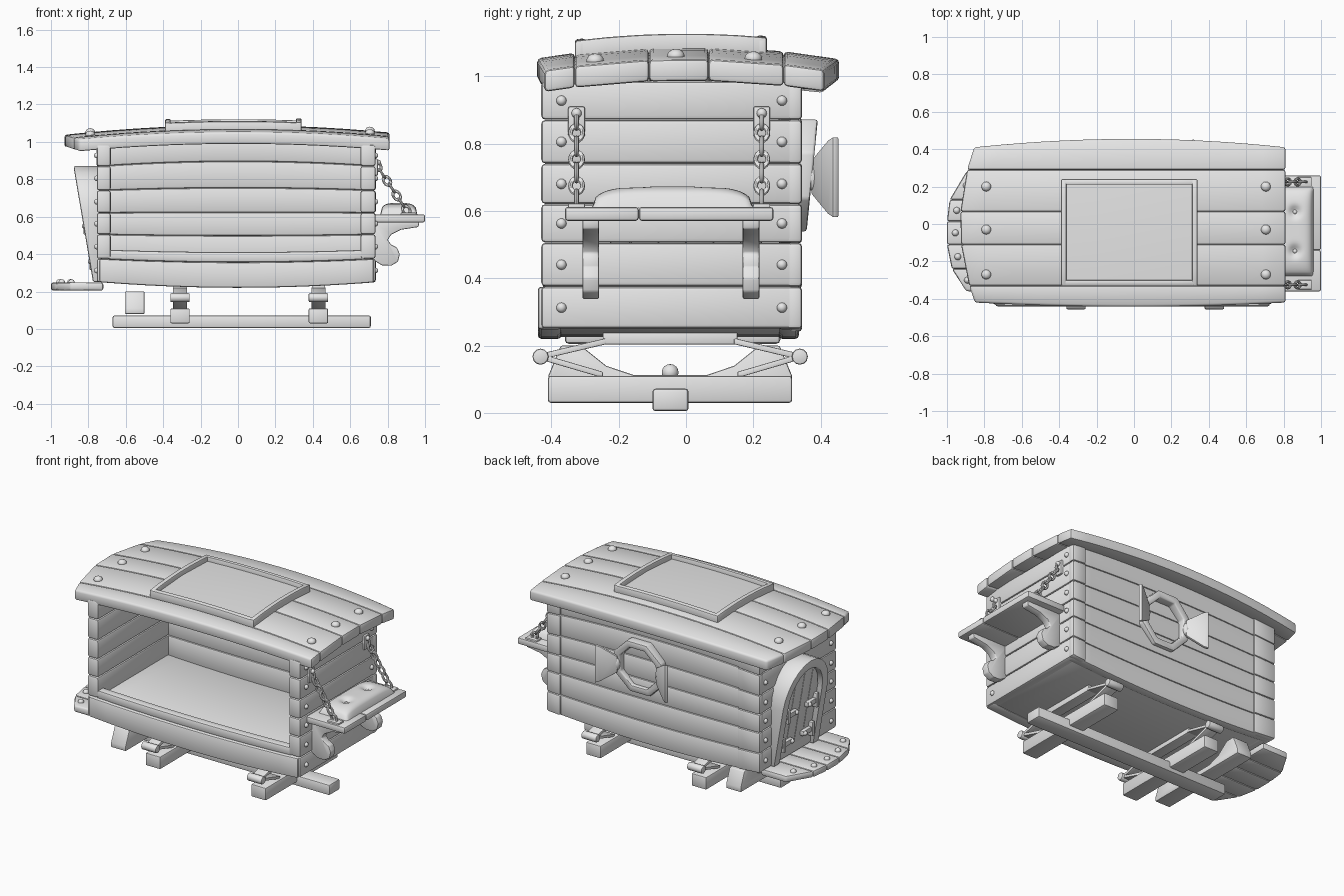
import bpy, bmesh, math
from mathutils import Vector, Matrix

if "Cube" in bpy.data.objects:
    bpy.data.objects.remove(bpy.data.objects["Cube"], do_unlink=True)

grey = bpy.data.materials.new("plain_grey")
grey.use_nodes = True
grey.diffuse_color = (0.8, 0.8, 0.8, 1)
grey.node_tree.nodes["Principled BSDF"].inputs["Base Color"].default_value = (0.8, 0.8, 0.8, 1)
parts = []


def finish(name, bm, bevel=0.0):
    bmesh.ops.recalc_face_normals(bm, faces=bm.faces)
    if bevel:
        sharp = [e for e in bm.edges if len(e.link_faces) == 2 and e.calc_face_angle() > 0.6]
        bmesh.ops.bevel(bm, geom=sharp, offset=bevel, segments=2, profile=0.5,
                        affect='EDGES', clamp_overlap=True)
    mesh = bpy.data.meshes.new(name)
    bm.to_mesh(mesh)
    bm.free()
    mesh.materials.append(grey)
    ob = bpy.data.objects.new(name, mesh)
    bpy.context.collection.objects.link(ob)
    parts.append(ob)
    return ob


def skin(name, rings, closed=False, bevel=0.008):
    """Solid through a row of matching cross-sections."""
    bm = bmesh.new()
    vs = [[bm.verts.new(p) for p in ring] for ring in rings]
    n = len(vs[0])
    for i in range(len(vs) if closed else len(vs) - 1):
        a, b = vs[i], vs[(i + 1) % len(vs)]
        for j in range(n):
            k = (j + 1) % n
            bm.faces.new((a[j], a[k], b[k], b[j]))
    if not closed:
        bm.faces.new(vs[0])
        bm.faces.new(vs[-1])
    return finish(name, bm, bevel)


def prism(name, pts, axis, lo, hi, bevel=0.008):
    def at(p, h):
        c = list(p)
        c.insert(axis, h)
        return c
    return skin(name, [[at(p, h) for p in pts] for h in (lo, hi)], bevel=bevel)


def box(name, x, y, z, bevel=0.01):
    return prism(name, [(x[0], y[0]), (x[1], y[0]), (x[1], y[1]), (x[0], y[1])], 2, *z, bevel)


def ball(name, pos, r, squash=(1, 1, 1)):
    bm = bmesh.new()
    bmesh.ops.create_uvsphere(bm, u_segments=14, v_segments=8, radius=r)
    bmesh.ops.transform(bm, matrix=Matrix.Translation(pos) @ Matrix.Diagonal((*squash, 1)), verts=bm.verts)
    return finish(name, bm)


def bowed(name, x, y, z, n=12, bevel=0.01):
    """Lengthwise plank that sags low on the body and arches high on it."""
    def lift(px, pz):
        return pz + (0.09 * (pz - 0.25) - 0.03) * (1 - (px / 0.74) ** 2)
    rings = []
    for i in range(n + 1):
        px = x[0] + (x[1] - x[0]) * i / n
        rings.append([(px, py, lift(px, pz)) for py, pz in
                      ((y[0], z[0]), (y[1], z[0]), (y[1], z[1]), (y[0], z[1]))])
    return skin(name, rings, bevel=bevel)


# Body: floor, front rail and sill, back planks
bowed("floor", (-0.73, 0.71), (-0.40, 0.32), (0.255, 0.385))
bowed("front_rail", (-0.74, 0.725), (-0.44, -0.37), (0.25, 0.375))
bowed("front_sill", (-0.70, 0.68), (-0.425, -0.37), (0.375, 0.425))
levels = [0.25, 0.375, 0.505, 0.62, 0.74, 0.87, 0.985]
for lo, hi in zip(levels, levels[1:]):
    bowed("back_plank", (-0.74, 0.72), (0.275, 0.335), (lo, hi))
    # End walls with their bolts, and the thicker back corner blocks
    for side, inner, outer in (("left", -0.68, -0.755), ("right", 0.655, 0.735)):
        box(side + "_wall_plank", sorted((inner, outer)), (-0.43, 0.34), (lo + 0.001, hi), 0.012)
        for y in (-0.37, 0.285):
            ball(side + "_wall_bolt", (outer, y, (lo + hi) / 2), 0.015)
    for x in ((-0.757, -0.60), (0.64, 0.737)):
        bowed("back_corner_block", x, (0.30, 0.345), (lo, hi), 2, 0.012)


# Roof: five planks bowed both ways
def roof_z(x, y):
    return 1.09 - 0.045 * (x / 0.87) ** 2 - 0.19 * y * y


seams = [-0.42, -0.33, -0.11, 0.067, 0.29, 0.41]
for k, (a, b) in enumerate(zip(seams, seams[1:])):
    rings = []
    for i in range(15):
        t = i / 14
        bulge = 4 * t * (1 - t)
        ya = a - 0.022 * bulge if k == 0 else a
        yb = b + 0.045 * bulge if k == 4 else b
        ring = []
        for y, drop in ((ya, 0), (yb, 0), (yb, 0.065), (ya, 0.065)):
            start = -0.93 + 0.45 * y * y
            x = start + (0.81 - start) * t
            ring.append((x, y, roof_z(x, y) - drop))
        rings.append(ring)
    skin("roof_plank", rings, bevel=0.012)
for x in (-0.79, 0.705):
    for y in (-0.27, -0.03, 0.2):
        ball("roof_bolt", (x, y, roof_z(x, y)), 0.026, (1, 1, 0.8))

# Roof hatch: raised frame around a panel
hx, hy = (-0.39, 0.34), (-0.33, 0.24)
for y in (hy[0], hy[1] - 0.03):
    skin("hatch_long_rail", [[(x, yy, roof_z(x, yy) + h) for yy, h in
         ((y, -0.02), (y + 0.03, -0.02), (y + 0.03, 0.04), (y, 0.04))]
         for x in [hx[0] + (hx[1] - hx[0]) * i / 6 for i in range(7)]])
for x in (hx[0], hx[1] - 0.03):
    skin("hatch_short_rail", [[(xx, y, roof_z(x, y) + h) for xx, h in
         ((x, -0.02), (x + 0.03, -0.02), (x + 0.03, 0.042), (x, 0.042))]
         for y in [hy[0] + (hy[1] - hy[0]) * i / 6 for i in range(7)]])
skin("hatch_panel", [[(x, y, roof_z(x, y) + h) for y, h in
     ((-0.31, -0.02), (0.22, -0.02), (0.22, 0.012), (-0.04, 0.012), (-0.31, 0.012))]
     for x in (-0.37, -0.2, 0, 0.2, 0.32)], bevel=0)

# Arched doorway leaning out of the left wall
door_y = 0.0


def lean(z):
    return -0.775 - 0.105 * (z - 0.25) / 0.62


def arch(hw, rise):
    curve = [(door_y - hw * math.cos(math.pi * i / 12), 0.62 + rise * math.sin(math.pi * i / 12))
             for i in range(13)]
    return [(door_y - hw, 0.25)] + curve + [(door_y + hw, 0.25)]


skin("door_frame", [[(lean(o[1]), *o), (lean(i[1]), *i), (-0.73, *i), (-0.73, *o)]
                    for o, i in zip(arch(0.225, 0.25), arch(0.165, 0.19))], bevel=0.01)
for k in range(4):
    ys = [-0.164 + 0.082 * (k + j / 4) for j in range(5)]
    outline = [(ys[0], 0.25)] + [(y, 0.62 + 0.19 * math.sqrt(max(0, 1 - (y / 0.165) ** 2))) for y in ys]
    outline += [(ys[-1], 0.25)]
    skin("door_plank", [[(lean(z) + 0.03, door_y + y, z) for y, z in outline],
                        [(-0.73, door_y + y, z) for y, z in outline]], bevel=0.006)
for s in (-1, 1):
    for z in (0.36, 0.55):
        x = lean(z)
        box("door_hinge", (x + 0.005, x + 0.035), sorted((s * 0.05, s * 0.16)), (z - 0.015, z + 0.015), 0.004)
        box("hinge_plate", (x, x + 0.035), sorted((s * 0.13, s * 0.155)), (z - 0.045, z + 0.045), 0.005)
        ball("hinge_bolt", (x + 0.005, s * 0.065, z), 0.014)

# Porch of short planks with a rounded outer edge
porch = [-0.36, -0.24, -0.11, 0.015, 0.13, 0.28]
for a, b in zip(porch, porch[1:]):
    ends = [-1.0 + 1.8 * max(0, abs(y + 0.04) - 0.08) ** 2 for y in (a, b)]
    prism("porch_plank", [(-0.72, a), (-0.72, b), (ends[1], b), (ends[0], a)], 2, 0.205, 0.248, 0.012)
    ball("porch_bolt", (sum(ends) / 2 + 0.045, (a + b) / 2, 0.248), 0.018)


# Eight-sided back window with two open shutters
def octagon(r):
    return [(0.075 + r * math.cos(math.pi * (i + 0.5) / 4), 0.705 + r * math.sin(math.pi * (i + 0.5) / 4))
            for i in range(8)]


skin("window_frame", [[(o[0], 0.32, o[1]), (o[0], 0.375 + 0.1 * (o[1] - 0.705), o[1]),
                       (i[0], 0.375 + 0.1 * (i[1] - 0.705), i[1]), (i[0], 0.32, i[1])]
                      for o, i in zip(octagon(0.18), octagon(0.135))], closed=True)
leaf = [(0, -0.05), (0.1, -0.11), (0.13, -0.12), (0.13, 0.12), (0.1, 0.11), (0, 0.05)]
for s in (-1, 1):
    skin("window_shutter", [[(0.075 + s * (0.14 + 0.85 * u - 0.5 * d), 0.38 + 0.5 * u + 0.85 * d, 0.70 + v)
                             for u, v in leaf] for d in (-0.011, 0.011)], bevel=0.005)
    ball("shutter_hinge", (0.075 + s * 0.145, 0.375, 0.70), 0.02, (1, 1, 2))

# Hanging seat: two boards and a tufted cushion
for y in ((-0.36, -0.14), (-0.14, 0.26)):
    box("seat_board", (0.72, 1.0), y, (0.57, 0.612), 0.01)
bm = bmesh.new()
bmesh.ops.create_grid(bm, x_segments=20, y_segments=40, size=1)
buttons = (-0.145, 0.065)
for v in bm.verts:
    u, w = v.co.x, v.co.y
    x, y = 0.86 + 0.1 * u, -0.04 + 0.24 * w
    puff = 0.065 * (max(0, 1 - u ** 4) * max(0, 1 - w ** 4)) ** 0.4
    dip = sum(0.025 * math.exp(-((x - 0.86) ** 2 + (y - q) ** 2) / 0.0008) for q in buttons)
    v.co = (x, y, 0.608 + max(0, puff - dip))
finish("seat_cushion", bm)
for q in buttons:
    ball("cushion_button", (0.86, q, 0.65), 0.012, (1, 1, 0.6))

# Scroll brackets and chains holding the seat
scroll = [(0.72, 0.575), (0.97, 0.575), (0.965, 0.545), (0.87, 0.53), (0.82, 0.505), (0.80, 0.475),
          (0.82, 0.45), (0.85, 0.435), (0.865, 0.40), (0.855, 0.36), (0.82, 0.338), (0.77, 0.34), (0.72, 0.37)]
for y in (-0.283, 0.193):
    prism("seat_bracket", scroll, 1, y - 0.025, y + 0.025, 0.006)
top, low = Vector((0.745, 0, 0.87)), Vector((0.90, 0, 0.635))
along = (low - top).normalized()
across = Vector((0, 1, 0))
third = along.cross(across)
for y in (-0.325, 0.225):
    box("chain_plate", (0.72, 0.748), (y - 0.025, y + 0.025), (0.82, 0.91), 0.006)
    ball("chain_bolt", (0.75, y, 0.89), 0.015)
    box("chain_foot", (0.87, 0.95), (y - 0.025, y + 0.025), (0.605, 0.622), 0.004)
    for i in range(7):
        a, b = (across, third) if i % 2 else (third, -across)
        rot = Matrix((along, a, b)).transposed().to_4x4()
        bpy.ops.mesh.primitive_torus_add(major_segments=16, minor_segments=8, major_radius=0.018, minor_radius=0.007)
        link = bpy.context.object
        link.name = "chain_link"
        link.data.materials.append(grey)
        link.data.transform(Matrix.Translation(top.lerp(low, i / 6) + Vector((0, y, 0))) @ rot
                            @ Matrix.Diagonal((1.4, 1, 1, 1)))
        parts.append(link)

# Undercarriage: long runner, cross beams, leaf springs and saddle
box("long_runner", (-0.67, 0.71), (-0.10, 0.008), (0.005, 0.072), 0.01)
mid = -0.047
for x in (-0.31, 0.43):
    box("cross_beam", (x - 0.052, x + 0.052), (-0.41, 0.315), (0.03, 0.11), 0.008)
    box("spring_top", (x - 0.035, x + 0.035), (mid - 0.2, mid + 0.2), (0.203, 0.24), 0.004)
    for s in (-1, 1):
        tip = mid + s * 0.385
        for name, inner, z in (("upper_leaf", 0.19, 0.213), ("lower_leaf", 0.2, 0.113)):
            end = mid + s * inner
            prism(name, [(tip, 0.158), (end, z - 0.009), (end, z + 0.009), (tip, 0.176)],
                  0, x - 0.038, x + 0.038, 0.003)
        ring = [(tip + 0.024 * math.cos(math.pi * i / 6), 0.167 + 0.024 * math.sin(math.pi * i / 6))
                for i in range(12)]
        prism("spring_eye", ring, 0, x - 0.052, x + 0.052, 0.006)
half = [(0.362, 0.08), (0.362, 0.11), (0.325, 0.2), (0.265, 0.2), (0.19, 0.14), (0.11, 0.113)]
prism("saddle_beam", [(mid + u, z) for u, z in half] + [(mid - u, z) for u, z in reversed(half)],
      0, -0.605, -0.50, 0.006)
ball("saddle_bolt", (-0.55, mid, 0.12), 0.025)

# Smooth rounded edges, keep sharp ones
bpy.ops.object.select_all(action='DESELECT')
for ob in parts:
    ob.select_set(True)
bpy.context.view_layer.objects.active = parts[0]
bpy.ops.object.shade_smooth_by_angle(angle=math.radians(40))
